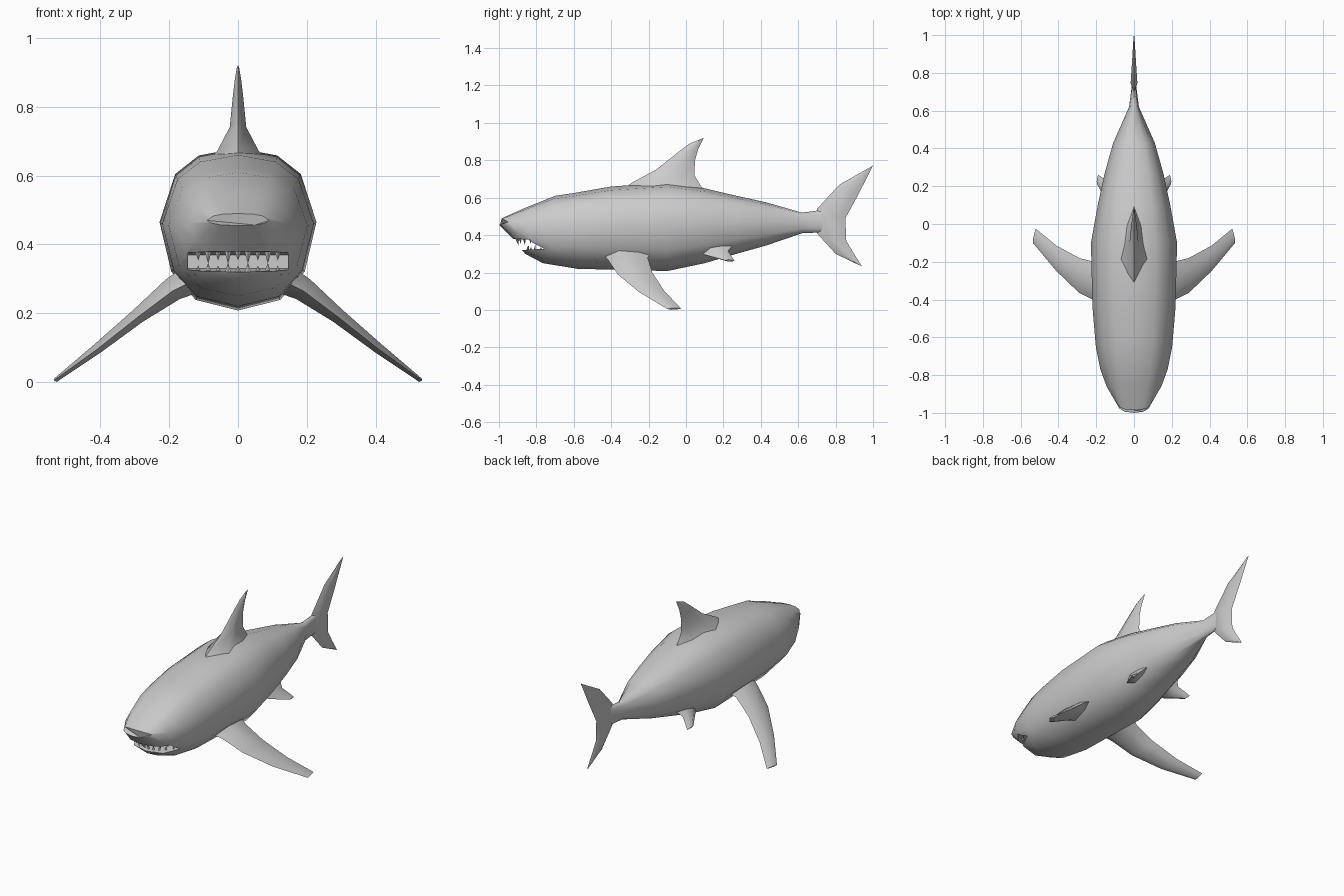
import bpy, bmesh, math
from mathutils import Vector

if "Cube" in bpy.data.objects:
    bpy.data.objects.remove(bpy.data.objects["Cube"])


def loft(name, rings, smooth=45):
    # Skin a list of equal-length closed rings and cap both ends
    bm = bmesh.new()
    vr = [[bm.verts.new(p) for p in r] for r in rings]
    n = len(vr[0])
    for a, b in zip(vr, vr[1:]):
        for i in range(n):
            j = (i + 1) % n
            bm.faces.new((a[i], a[j], b[j], b[i]))
    bm.faces.new(vr[0])
    bm.faces.new(vr[-1])
    bmesh.ops.recalc_face_normals(bm, faces=bm.faces)
    return finish(name, bm, smooth)


def finish(name, bm, smooth=None):
    me = bpy.data.meshes.new(name)
    bm.to_mesh(me)
    bm.free()
    ob = bpy.data.objects.new(name, me)
    bpy.context.collection.objects.link(ob)
    if smooth:
        shade(ob, smooth)
    return ob


def shade(ob, angle):
    bpy.ops.object.select_all(action='DESELECT')
    ob.select_set(True)
    bpy.context.view_layer.objects.active = ob
    bpy.ops.object.shade_smooth_by_angle(angle=math.radians(angle))


def fin(name, sections, normal):
    # Each section: leading point, trailing point, half thickness
    nv = Vector(normal).normalized()
    rings = []
    for lead, trail, t in sections:
        a, b = Vector(lead), Vector(trail)
        p, q = a.lerp(b, .3), a.lerp(b, .75)
        rings.append([a, p + nv * t, q + nv * t * .6, b, q - nv * t * .6, p - nv * t])
    return loft(name, rings)


# Body: (y top, z top, y mid, z mid, half width, y bottom, z bottom)
stations = [
    (-.985, .49, -.95, .47, .09, -1.0, .455),
    (-.85, .55, -.86, .46, .145, -.925, .38),
    (-.70, .61, -.77, .455, .178, -.86, .30),
    (-.60, .625, -.65, .455, .202, -.765, .25),
    (-.40, .66, -.44, .46, .22, -.58, .22),
    (-.10, .68, -.10, .465, .228, -.10, .208),
    (.10, .65, .10, .47, .192, .10, .25),
    (.27, .61, .27, .47, .155, .27, .30),
    (.43, .575, .43, .47, .11, .43, .345),
    (.62, .52, .62, .468, .026, .62, .41),
    (.73, .535, .73, .468, .012, .73, .415),
]
half = [(0, 1), (.5, .9), (.8, .65), (1, 0), (.85, -.56), (.54, -.88), (0, -1)]
outline = half + [(-x, z) for x, z in half[-2:0:-1]]


def body_ring(s):
    yt, zt, ym, zm, w, yb, zb = s
    return [(x * w,
             ym + abs(h) * ((yt if h > 0 else yb) - ym),
             zm + abs(h) * ((zt if h > 0 else zb) - zm)) for x, h in outline]


body = loft("body", [body_ring(s) for s in stations])

# Mouth cavity cut out of the head
mouth = [(-1.1, .388), (-.70, .37), (-.70, .33), (-1.1, .308)]
cutter = loft("mouth_cutter", [[(x, y, z) for y, z in mouth] for x in (-.145, .145)], None)
cutter.hide_render = True
mod = body.modifiers.new("mouth", 'BOOLEAN')
mod.operation = 'DIFFERENCE'
mod.solver = 'EXACT'
mod.object = cutter
bpy.context.view_layer.objects.active = body
bpy.ops.object.modifier_apply(modifier=mod.name)
bpy.data.objects.remove(cutter)
shade(body, 45)


# Teeth: four-sided cones along the curved lips
def teeth(name, count, y0, z, tip):
    bm = bmesh.new()
    for i in range(count):
        u = 2 * (i + .5) / count - 1
        x, y = .13 * u, y0 + .09 * u * u
        h = tip * (1 if i % 2 else .75)
        base = [bm.verts.new((x + dx, y + dy, z)) for dx, dy in
                ((-.011, 0), (0, -.008), (.011, 0), (0, .008))]
        apex = bm.verts.new((x, y + .004, z + h))
        for k in range(4):
            bm.faces.new((base[k], base[(k + 1) % 4], apex))
        bm.faces.new(base)
    bmesh.ops.recalc_face_normals(bm, faces=bm.faces)
    return finish(name, bm)


teeth("upper_teeth", 9, -.905, .384, -.04)
teeth("lower_teeth", 9, -.85, .312, .036)

# Dorsal fin
fin("dorsal_fin", [
    ((0, -.36, .63), (0, .14, .61), .10),
    ((0, -.29, .68), (0, .085, .655), .06),
    ((0, -.16, .75), (0, .045, .72), .024),
    ((0, -.04, .845), (0, .048, .80), .015),
    ((0, .02, .89), (0, .065, .86), .009),
    ((0, .08, .914), (0, .095, .92), .003)], (1, 0, 0))

# Tail fin, from upper tip to lower tip
fin("tail_fin", [
    ((0, .975, .757), (0, 1.0, .772), .003),
    ((0, .82, .67), (0, .92, .615), .011),
    ((0, .70, .54), (0, .852, .49), .018),
    ((0, .70, .41), (0, .857, .37), .018),
    ((0, .80, .30), (0, .895, .305), .010),
    ((0, .925, .24), (0, .94, .235), .003)], (1, 0, 0))

# Paired fins on both sides
for side, s in (("left", 1), ("right", -1)):
    def m(x, y, z):
        return (s * x, y, z)
    fin(side + "_pectoral_fin", [
        (m(.10, -.46, .31), m(.10, -.16, .33), .05),
        (m(.19, -.415, .265), m(.19, -.205, .28), .035),
        (m(.29, -.365, .19), m(.29, -.18, .20), .022),
        (m(.41, -.25, .095), m(.41, -.115, .10), .015),
        (m(.535, -.10, .005), m(.52, -.025, .007), .006)], m(.6, 0, .8))
    fin(side + "_pelvic_fin", [
        (m(.08, .04, .34), m(.08, .27, .37), .045),
        (m(.135, .10, .295), m(.135, .225, .315), .022),
        (m(.195, .21, .265), m(.19, .26, .262), .007)], m(.6, 0, .8))
